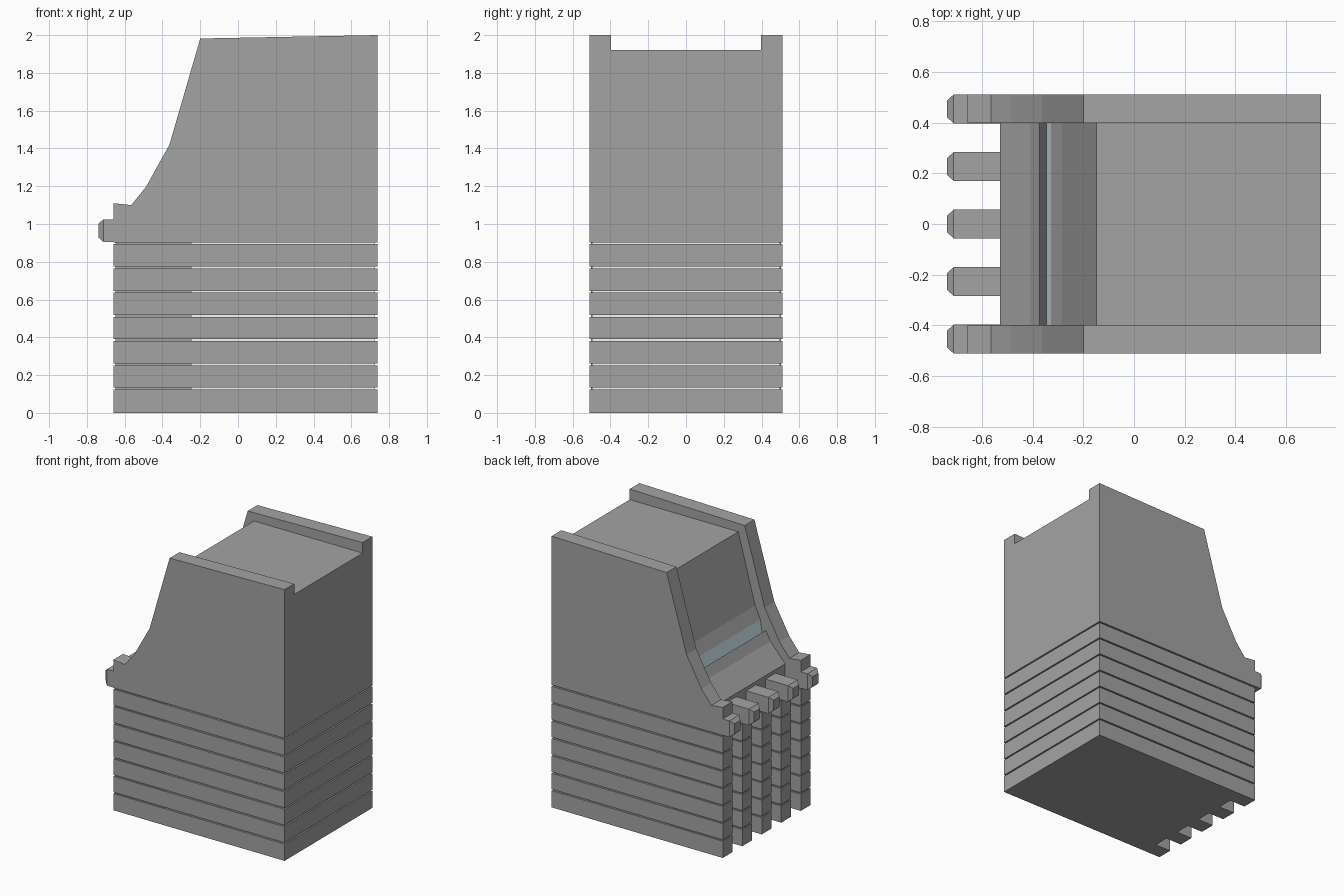
import bpy, bmesh

if "Cube" in bpy.data.objects:
    bpy.data.objects.remove(bpy.data.objects["Cube"])

W = 0.057                                   # half width of a rib
RIBS = [-0.4545, -0.227, 0.0, 0.227, 0.4545]
RIGHT, LEFT = 0.738, -0.658


def material(name, color):
    m = bpy.data.materials.new(name)
    m.diffuse_color = (*color, 1)
    m.use_nodes = True
    m.node_tree.nodes["Principled BSDF"].inputs["Base Color"].default_value = m.diffuse_color
    return m


grey = material("dark_grey", (0.37, 0.37, 0.37))
pale = material("pale_seam", (1.0, 0.93, 0.95))
glass = material("window_blue", (0.75, 0.95, 1.0))


def prism(name, pts, a, b, axis, mat=grey):
    """Extrude a closed profile from a to b along y (pts = x,z) or z (pts = x,y)."""
    bm = bmesh.new()
    place = (lambda p: (p[0], a, p[1])) if axis == 'y' else (lambda p: (p[0], p[1], a))
    face = bm.faces.new([bm.verts.new(place(p)) for p in pts])
    ext = bmesh.ops.extrude_face_region(bm, geom=[face])['geom']
    d = (0, b - a, 0) if axis == 'y' else (0, 0, b - a)
    bmesh.ops.translate(bm, vec=d, verts=[v for v in ext if isinstance(v, bmesh.types.BMVert)])
    # close the starting cap if the extrusion removed it
    edges = [e for e in bm.edges if e.is_boundary]
    if edges:
        bmesh.ops.holes_fill(bm, edges=edges)
    bmesh.ops.recalc_face_normals(bm, faces=bm.faces)
    me = bpy.data.meshes.new(name)
    bm.to_mesh(me)
    bm.free()
    ob = bpy.data.objects.new(name, me)
    me.materials.append(mat)
    bpy.context.collection.objects.link(ob)
    return ob


def comb(inset, right):
    """Plan outline with five ribs on the left side."""
    front, back, w = LEFT + inset, -0.53 + inset, W - inset
    side = RIBS[-1] + w
    pts = [(right, side), (right, -side)]
    for y in RIBS:
        inner = [(back, y - w), (front, y - w), (front, y + w), (back, y + w)]
        if y == RIBS[0]:
            inner = inner[1:]
        if y == RIBS[-1]:
            inner = inner[:-1]
        pts += inner
    return pts


def peg(name, y, x_back):
    """Square peg with a chamfered tip."""
    ob = prism(name, [(x_back, 0.905), (-0.712, 0.905), (-0.712, 1.025), (x_back, 1.025)],
               y - W, y + W, 'y')
    bm = bmesh.new()
    bm.from_mesh(ob.data)
    tip = [f for f in bm.faces if f.calc_center_median().x < -0.711]
    ext = bmesh.ops.extrude_face_region(bm, geom=tip)['geom']
    for v in [g for g in ext if isinstance(g, bmesh.types.BMVert)]:
        v.co.x = -0.738
        v.co.y = y + (v.co.y - y) * 0.58
        v.co.z = 0.965 + (v.co.z - 0.965) * 0.62
    bmesh.ops.recalc_face_normals(bm, faces=bm.faces)
    bm.to_mesh(ob.data)
    bm.free()


# Stacked courses of the base with seams between them
PITCH, GAP = 0.1283, 0.01
for i in range(7):
    z0 = 0 if i == 0 else i * PITCH + GAP / 2
    s0, s1 = (i + 1) * PITCH - GAP / 2, (i + 1) * PITCH + GAP / 2
    prism(f"base_course_{i + 1}", comb(0, RIGHT), z0, s0, 'z')
    prism(f"rib_seam_{i + 1}", comb(0.009, -0.243), s0, s1, 'z')
    prism(f"pale_seam_{i + 1}",
          [(-0.243, -0.497), (0.723, -0.497), (0.723, 0.497), (-0.243, 0.497)], s0, s1, 'z', pale)

# Side walls with the stepped slope
BASE = 7 * PITCH + GAP / 2
wall = [(RIGHT, BASE), (RIGHT, 2.0), (-0.2, 1.982), (-0.363, 1.42), (-0.485, 1.2),
        (-0.565, 1.1), (LEFT, 1.11), (LEFT, BASE)]
prism("front_wall", wall, -0.5115, -0.398, 'y')
prism("back_wall", wall, 0.398, 0.5115, 'y')

# Centre block with the window slot in its slope
prism("centre_block", [(RIGHT, BASE), (RIGHT, 1.922), (-0.148, 1.922), (-0.285, 1.415),
                       (-0.328, 1.323), (-0.31, 1.315), (-0.33, 1.2), (-0.346, 1.2),
                       (-0.373, 1.255), (-0.41, 1.185), (-0.53, 1.05), (-0.53, BASE)],
      -0.398, 0.398, 'y')

# Window strip
prism("window", [(-0.346, 1.2), (-0.328, 1.323), (-0.31, 1.315), (-0.33, 1.2)],
      -0.398, 0.398, 'y', glass)

# Pegs above the ribs
for i, y in enumerate(RIBS):
    peg(f"peg_{i + 1}", y, LEFT if i in (0, 4) else -0.53)
